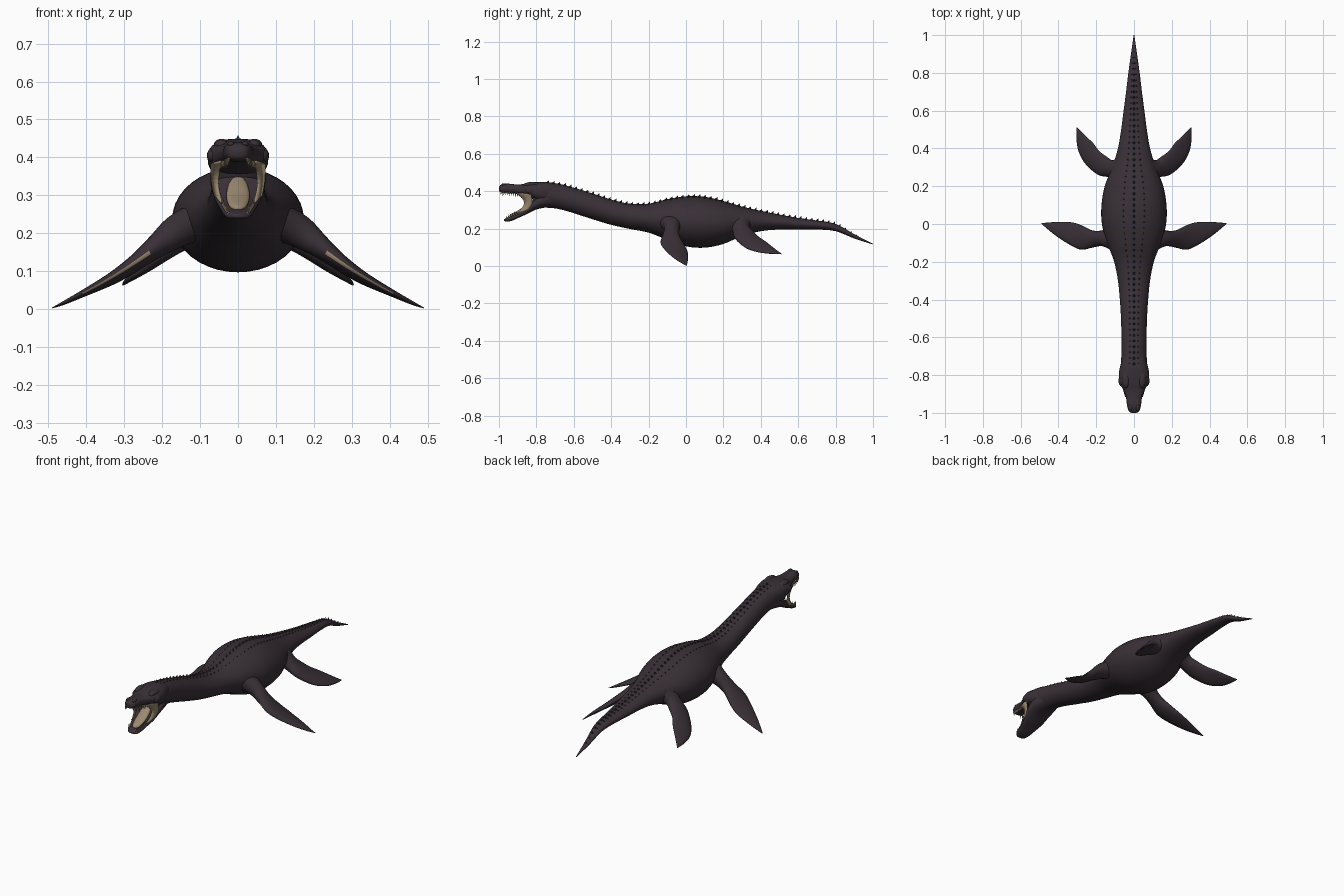
import bpy, bmesh, math
from mathutils import Vector, Matrix

if "Cube" in bpy.data.objects:
    bpy.data.objects.remove(bpy.data.objects["Cube"])


def material(name, rgb):
    m = bpy.data.materials.new(name)
    m.diffuse_color = (*rgb, 1)
    m.use_nodes = True
    m.node_tree.nodes["Principled BSDF"].inputs["Base Color"].default_value = m.diffuse_color
    return m


SKIN = material("dark skin", (0.040, 0.029, 0.037))
IVORY = material("ivory", (0.33, 0.25, 0.165))


def finish(bm, name, mats, mirror=False, smooth=True):
    bmesh.ops.recalc_face_normals(bm, faces=bm.faces)
    me = bpy.data.meshes.new(name)
    bm.to_mesh(me)
    bm.free()
    ob = bpy.data.objects.new(name, me)
    bpy.context.collection.objects.link(ob)
    for m in mats:
        me.materials.append(m)
    for p in me.polygons:
        p.use_smooth = smooth
    if mirror:
        ob.modifiers.new("mirror", 'MIRROR')
    return ob


def spline(rows, steps=4):
    """Smooth curve through rows of numbers."""
    out = []
    for i in range(len(rows) - 1):
        a, b = rows[max(i - 1, 0)], rows[i]
        c, d = rows[i + 1], rows[min(i + 2, len(rows) - 1)]
        for s in range(steps):
            t = s / steps
            out.append([0.5 * (2 * q + (r - p) * t + (2 * p - 5 * q + 4 * r - u) * t * t
                               + (3 * q - p - 3 * r + u) * t ** 3)
                        for p, q, r, u in zip(a, b, c, d)])
    out.append(list(rows[-1]))
    return out


def skin_rings(rings, paint=None):
    bm = bmesh.new()
    vs = [[bm.verts.new(p) for p in ring] for ring in rings]
    n = len(vs[0])
    for i in range(len(vs) - 1):
        for j in range(n):
            k = (j + 1) % n
            f = bm.faces.new((vs[i][j], vs[i][k], vs[i + 1][k], vs[i + 1][j]))
            if paint and paint(i, j):
                f.material_index = 1
    bm.faces.new(vs[0])
    bm.faces.new(vs[-1])
    return bm


def section(row, a, power=1.0):
    """Point on an oval section; row = y, top, bottom, half width."""
    y, top, bot, w = row
    c, s = math.cos(a), math.sin(a)
    return Vector((w * math.copysign(abs(s) ** power, s), y,
                   (top + bot) / 2 + (top - bot) / 2 * math.copysign(abs(c) ** power, c)))


def loft(name, rows, n=32, power=1.0, mat=SKIN):
    rings = [[section(r, 2 * math.pi * j / n, power) for j in range(n)] for r in spline(rows)]
    return finish(skin_rings(rings), name, [mat])


# Neck, trunk and tail
BODY = [(-.82, .445, .31, .062), (-.75, .448, .312, .07), (-.66, .435, .30, .065),
        (-.5, .388, .25, .069), (-.4, .355, .22, .075), (-.3, .333, .198, .085),
        (-.2, .333, .178, .105), (-.1, .357, .14, .142), (0, .372, .105, .17),
        (.1, .37, .098, .172), (.2, .347, .118, .155), (.3, .318, .16, .116),
        (.4, .295, .186, .085), (.5, .275, .195, .068), (.6, .257, .195, .055),
        (.7, .243, .195, .042), (.8, .225, .186, .03), (.9, .17, .147, .016),
        (1.0, .119, .115, .002)]
loft("body", BODY, 40)

# Upper head and lower jaw
UPPER = [(-1.0, .422, .402, .012), (-.99, .434, .393, .028), (-.96, .441, .389, .037),
         (-.92, .437, .387, .042), (-.88, .437, .38, .056), (-.84, .445, .365, .076),
         (-.79, .449, .345, .08), (-.74, .448, .335, .07), (-.68, .435, .34, .05)]
LOWER = [(-.972, .25, .242, .012), (-.96, .257, .237, .03), (-.93, .268, .242, .04),
         (-.89, .285, .26, .05), (-.85, .312, .278, .062), (-.80, .37, .302, .073),
         (-.74, .40, .314, .068), (-.68, .40, .318, .05)]
loft("upper_head", UPPER, 28, 0.8)
loft("lower_jaw", LOWER, 28, 0.8)

# Tongue
loft("tongue", [(-.945, .272, .26, .008), (-.93, .281, .262, .022), (-.89, .302, .28, .03),
                (-.85, .33, .30, .029), (-.815, .352, .32, .022)], 16, 1.0, IVORY)

# Cheek membranes at the mouth corners
bm = bmesh.new()
front = spline([(.047, -.915, .392), (.053, -.875, .36), (.055, -.868, .325), (.046, -.905, .28)], 3)
back = spline([(.072, -.83, .385), (.072, -.825, .36), (.07, -.825, .33), (.064, -.845, .30)], 3)
fv, bv = [bm.verts.new(p) for p in front], [bm.verts.new(p) for p in back]
for i in range(len(fv) - 1):
    bm.faces.new((fv[i], fv[i + 1], bv[i + 1], bv[i]))
cheek = finish(bm, "cheek_membrane", [IVORY], mirror=True)
cheek.modifiers.new("thickness", 'SOLIDIFY').thickness = 0.005


def add_cone(bm, base, direction, r, h, sides=6):
    d = Vector(direction).normalized()
    rot = Vector((0, 0, 1)).rotation_difference(d).to_matrix().to_4x4()
    bmesh.ops.create_cone(bm, cap_ends=True, segments=sides, radius1=r, radius2=0, depth=h,
                          matrix=Matrix.Translation(Vector(base) + d * h / 2) @ rot)


def sample(rows, y):
    for a, b in zip(rows, rows[1:]):
        if a[0] <= y <= b[0]:
            t = (y - a[0]) / (b[0] - a[0])
            return [p + (q - p) * t for p, q in zip(a, b)]


# Teeth along both jaws
bm = bmesh.new()
for rows, y0, count, up in ((UPPER, -.988, 11, False), (LOWER, -.96, 9, True)):
    for i in range(count):
        r = sample(rows, y0 + i * .011)
        z = r[1] - .006 if up else r[2] + .006
        h = .026 if i % 3 == 1 else .02
        add_cone(bm, (r[3] * .82, r[0], z), (.15, -.1, 1 if up else -1), .0045, h)
finish(bm, "teeth", [IVORY], mirror=True, smooth=False)

# Brow bumps and nostril bumps
bm = bmesh.new()
for c, s in (((.043, -.825, .433), (.021, .045, .016)), ((.018, -.972, .435), (.01, .016, .007)),
             ((.066, -.83, .405), (.016, .03, .02))):
    bmesh.ops.create_uvsphere(bm, u_segments=16, v_segments=10, radius=1,
                              matrix=Matrix.Translation(c) @ Matrix.Diagonal((*s, 1)))
finish(bm, "brow_bumps", [SKIN], mirror=True)

# Rows of small spines down the back
bm = bmesh.new()
smooth_body = spline(BODY)
for angle, r, h in ((0, .009, .016), (.32, .006, .009), (-.32, .006, .009)):
    for i in range(56):
        row = sample(smooth_body, -.74 + i * .03)
        p = section(row, angle)
        k = min(1, row[3] / .04)
        add_cone(bm, p - Vector((0, 0, .003)), (math.sin(angle), .5, 1), r * k, h * (.5 + k / 2), 5)
finish(bm, "back_spines", [SKIN], smooth=False)


def flipper(name, stations, normal, paint=None, n=16):
    """Stations: leading point, trailing point, half thickness."""
    nv = Vector(normal).normalized()
    rings = []
    for r in spline([(*a, *b, t) for a, b, t in stations]):
        lead, trail = Vector(r[:3]), Vector(r[3:6])
        rings.append([lead.lerp(trail, (1 - math.cos(a)) / 2) + nv * r[6] * math.sin(a)
                      for a in (2 * math.pi * j / n for j in range(n))])
    return finish(skin_rings(rings, paint), name, [SKIN, IVORY], mirror=True)


# Front flippers, with a pale strip under the leading edge
flipper("front_flipper", [
    ((.10, -.15, .235), (.10, -.01, .235), .05),
    ((.165, -.118, .203), (.165, -.033, .203), .043),
    ((.22, -.125, .165), (.22, -.034, .16), .03),
    ((.28, -.136, .122), (.275, -.008, .112), .021),
    ((.34, -.11, .083), (.33, .009, .075), .015),
    ((.41, -.065, .043), (.41, .011, .038), .009),
    ((.46, -.025, .017), (.46, .007, .015), .005),
    ((.49, .001, .003), (.49, .006, .003), .001)],
    (.5, 0, .85), lambda i, j: j == 15 and 9 <= i < 20)

# Rear flippers, swept back
flipper("rear_flipper", [
    ((.07, .22, .24), (.06, .37, .24), .05),
    ((.13, .247, .195), (.11, .338, .212), .036),
    ((.19, .260, .15), (.145, .357, .187), .025),
    ((.255, .315, .10), (.185, .387, .157), .017),
    ((.29, .375, .077), (.215, .427, .13), .012),
    ((.303, .43, .068), (.255, .465, .10), .008),
    ((.305, .48, .064), (.285, .495, .077), .004),
    ((.304, .51, .063), (.302, .512, .065), .001)], (.58, 0, .81))
